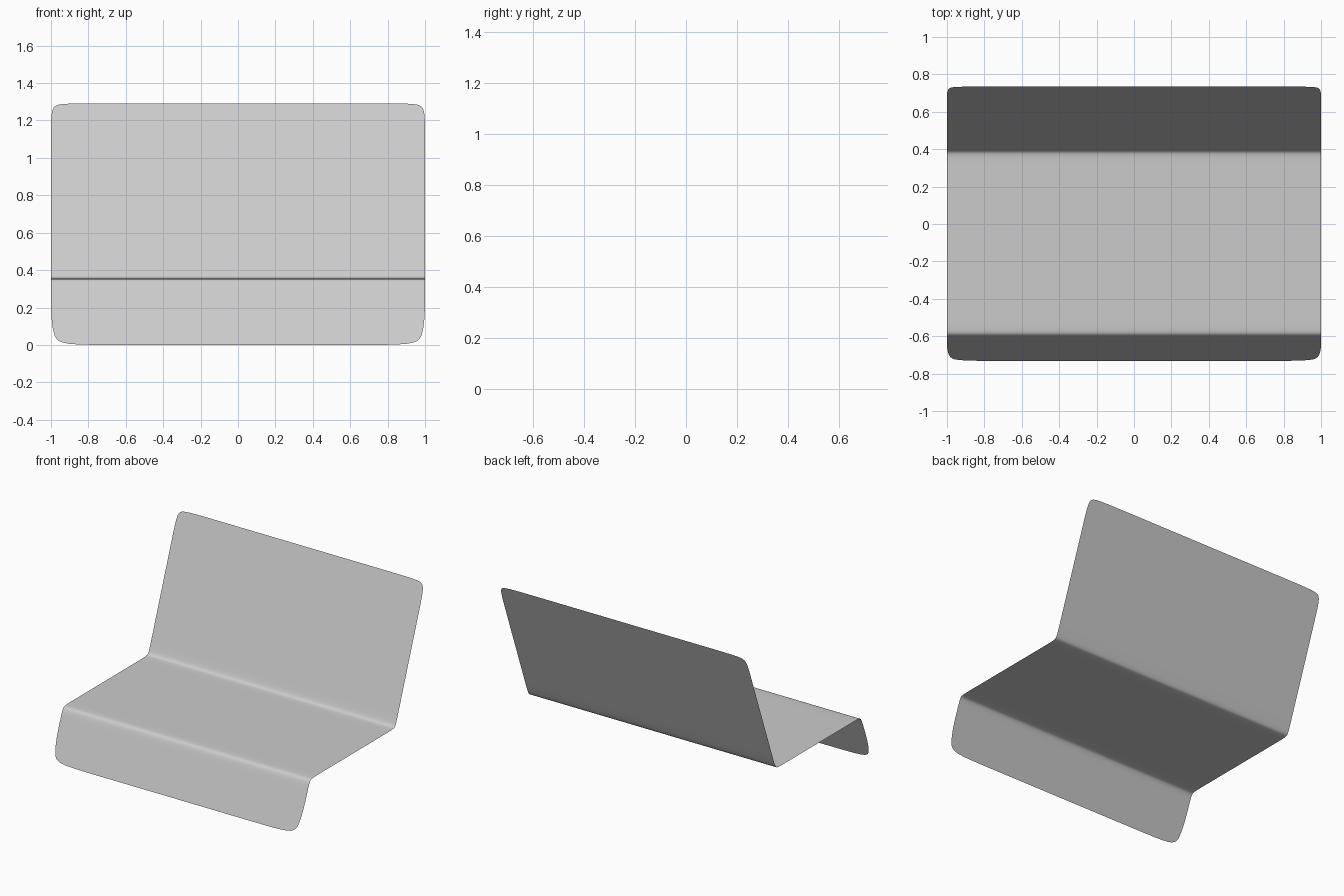
import bpy
import bmesh
from mathutils import Vector

if "Cube" in bpy.data.objects:
    bpy.data.objects.remove(bpy.data.objects["Cube"])

# Side profile of the bent sheet: front lip, seat, back rest (y, z)
bottom = Vector((-0.732, 0.0))
front_bend = Vector((-0.594, 0.355))
rear_bend = Vector((0.39, 0.355))
top = Vector((0.735, 1.292))


def toward(a, b, dist):
    return a + (b - a).normalized() * dist


BEND = 0.055
profile = [
    bottom, toward(front_bend, bottom, BEND), front_bend,
    toward(front_bend, rear_bend, BEND), toward(rear_bend, front_bend, BEND),
    rear_bend, toward(rear_bend, top, BEND), toward(top, rear_bend, 0.11), top,
]
columns = [-1.0, -0.88, 0.88, 1.0]

# Control cage, one row per profile point
bm = bmesh.new()
rows = [[bm.verts.new((x, p.x, p.y)) for x in columns] for p in profile]
for lower, upper in zip(rows, rows[1:]):
    for i in range(len(columns) - 1):
        bm.faces.new((lower[i], lower[i + 1], upper[i + 1], upper[i]))
mesh = bpy.data.meshes.new("seat_shell")
bm.to_mesh(mesh)
bm.free()
for face in mesh.polygons:
    face.use_smooth = True

# Thin seat shell, subdivision rounds the corners and bends
shell = bpy.data.objects.new("seat_shell", mesh)
bpy.context.collection.objects.link(shell)
sub = shell.modifiers.new("smooth", 'SUBSURF')
sub.levels = sub.render_levels = 3
sub.boundary_smooth = 'ALL'
